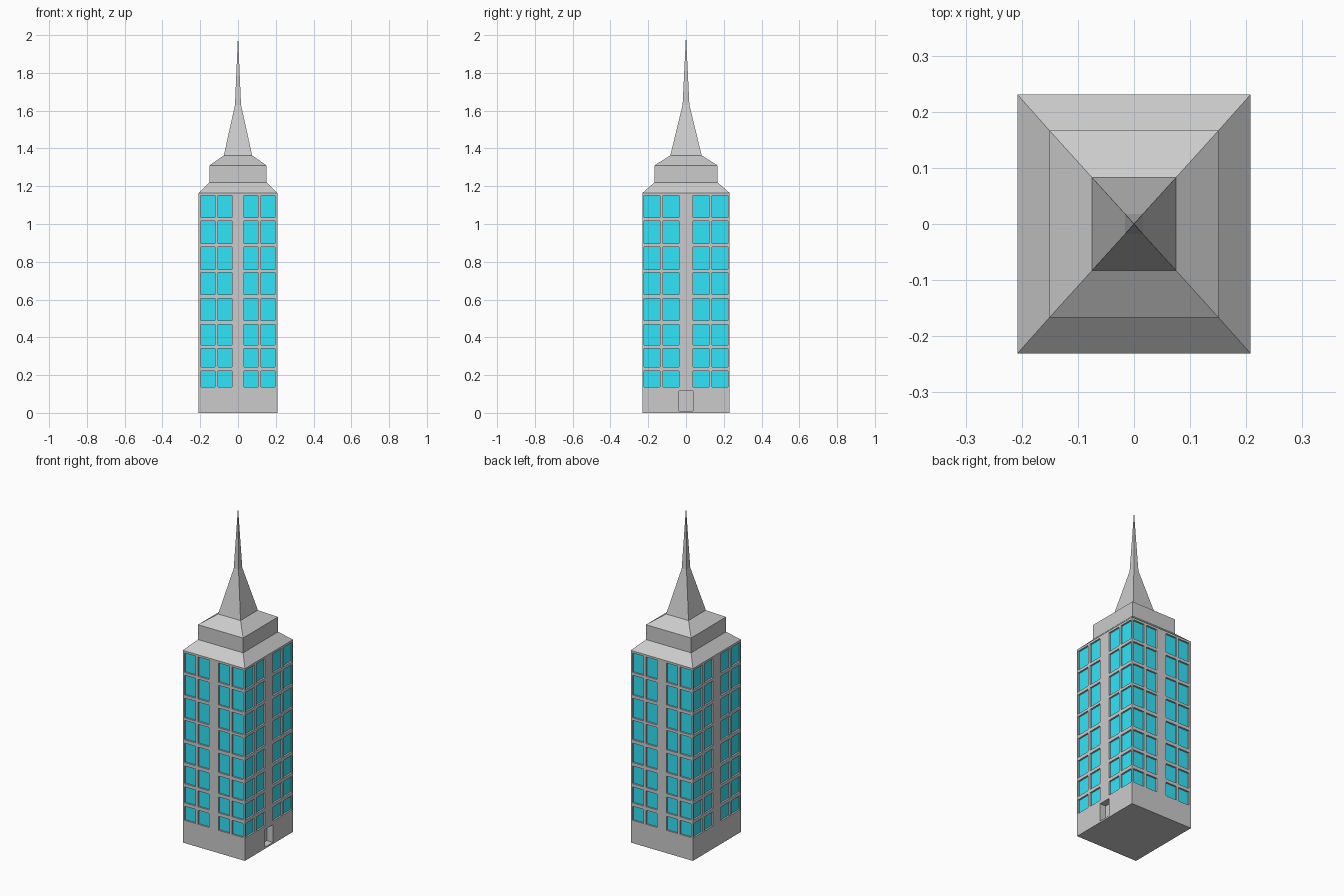
import bpy
from mathutils import Vector

if "Cube" in bpy.data.objects:
    bpy.data.objects.remove(bpy.data.objects["Cube"])

HX, HY, TOP = 0.208, 0.231, 1.164
DOOR_Z = (0.01, 0.117)
ROWS = [(0.138, 0.223), (0.244, 0.34), (0.36, 0.467), (0.488, 0.605),
        (0.626, 0.743), (0.759, 0.878), (0.897, 1.016), (1.034, 1.151)]
COLS_X = (0.032, 0.106, 0.122, 0.196)
COLS_Y = (0.038, 0.122, 0.137, 0.222)


def make_object(name, quads, material=None):
    """Build a flat-shaded mesh from polygons, welding shared corners."""
    index, faces = {}, []
    for quad in quads:
        faces.append([index.setdefault(tuple(round(c, 5) for c in p), len(index))
                      for p in quad])
    mesh = bpy.data.meshes.new(name)
    mesh.from_pydata(list(index), [], faces)
    if material:
        mesh.materials.append(material)
    obj = bpy.data.objects.new(name, mesh)
    bpy.context.collection.objects.link(obj)
    return obj


glass = bpy.data.materials.new("window_blue")
glass.diffuse_color = (0.03, 0.78, 0.95, 1)
glass.use_nodes = True
glass.node_tree.nodes["Principled BSDF"].inputs["Base Color"].default_value = glass.diffuse_color

walls, panes, door = [], [], []


def build_side(normal, half_width, distance, cols, has_door):
    """One facade: a grid of wall cells with recessed windows and door."""
    n = Vector(normal)
    t = Vector((-n.y, n.x, 0))

    def rect(u0, u1, z0, z1, depth):
        return [t * u + n * (distance - depth) + Vector((0, 0, z))
                for u, z in ((u0, z0), (u1, z0), (u1, z1), (u0, z1))]

    def recess(cell, depth, target):
        outer, inner = rect(*cell, 0), rect(*cell, depth)
        for i in range(4):
            j = (i + 1) % 4
            walls.append([outer[i], outer[j], inner[j], inner[i]])
        target.append(inner)

    us = sorted([s * c for c in (*cols, half_width) for s in (-1, 1)])
    zs = [0, *DOOR_Z] + [z for row in ROWS for z in row] + [TOP]
    for i, (u0, u1) in enumerate(zip(us, us[1:])):
        for k, (z0, z1) in enumerate(zip(zs, zs[1:])):
            cell = (u0, u1, z0, z1)
            if (z0, z1) in ROWS and i in (1, 3, 5, 7):
                recess(cell, 0.01, panes)
            elif has_door and k == 1 and i == 4:
                recess(cell, 0.04, door)
            else:
                walls.append(rect(*cell, 0))


for s in (-1, 1):
    build_side((0, s, 0), HX, HY, COLS_X, False)
    build_side((s, 0, 0), HY, HX, COLS_Y, s == 1)


def ring(hx, hy, z):
    return [(-hx, -hy, z), (hx, -hy, z), (hx, hy, z), (-hx, hy, z)]


def loft(rings):
    return [[a[i], a[(i + 1) % 4], b[(i + 1) % 4], b[i]]
            for a, b in zip(rings, rings[1:]) for i in range(4)]


# Tower body with closed underside
walls.append(ring(HX, HY, 0)[::-1])
make_object("tower_walls", walls)
make_object("windows", panes, glass)
make_object("door", door)

# Stepped roof
make_object("stepped_roof", loft([ring(HX, HY, TOP), ring(0.151, 0.167, 1.22),
                                  ring(0.151, 0.167, 1.31), ring(0.075, 0.083, 1.363)]))

# Two-stage spire ending in a point
neck = ring(0.016, 0.018, 1.63)
spire = loft([ring(0.075, 0.083, 1.363), neck])
spire += [[neck[i], neck[(i + 1) % 4], (0, 0, 2.0)] for i in range(4)]
make_object("spire", spire)
